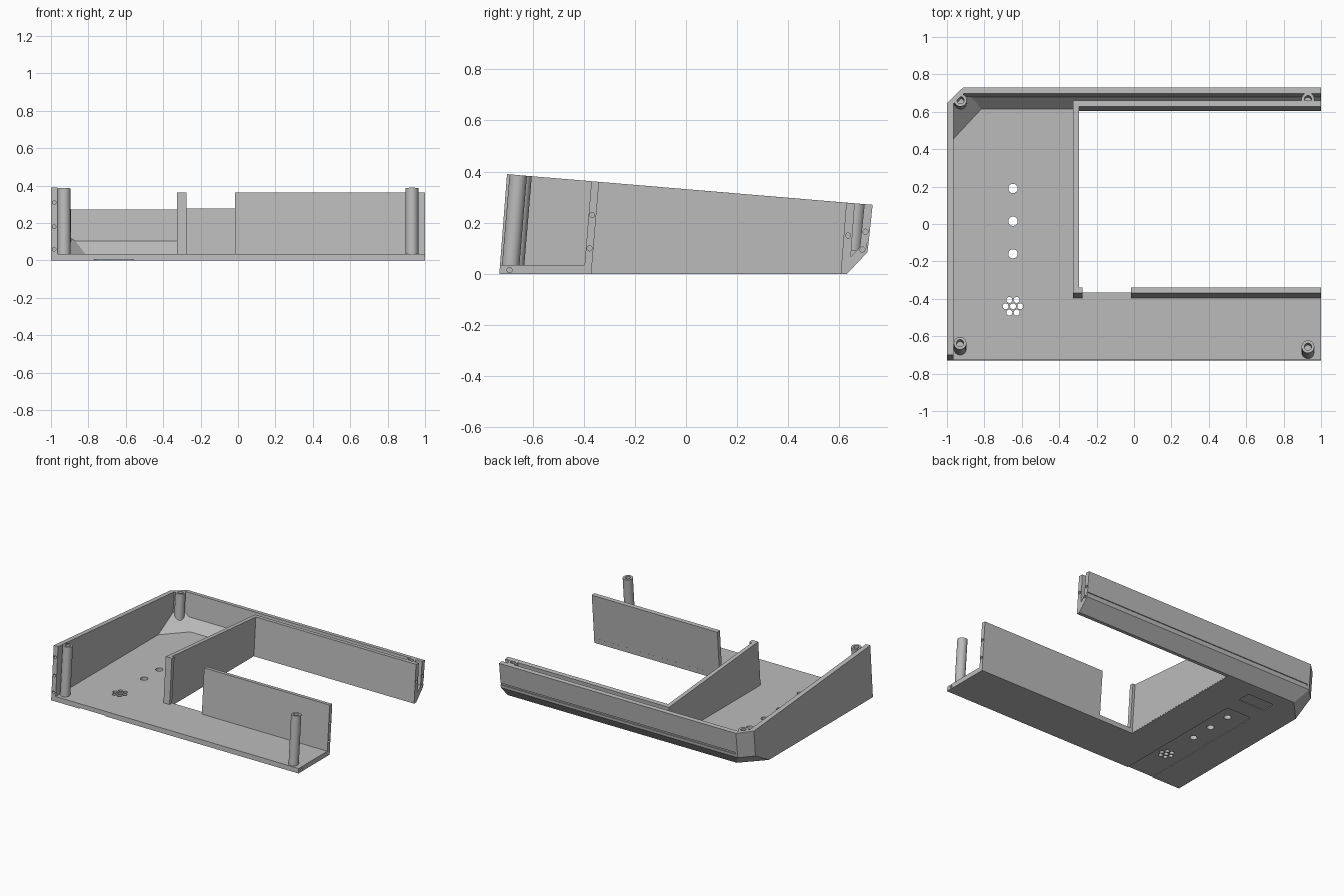
import bpy, bmesh, math
from mathutils import Vector

cube = bpy.data.objects.get("Cube")
if cube:
    bpy.data.objects.remove(cube, do_unlink=True)

grey = bpy.data.materials.new("plain grey")
grey.use_nodes = True
grey.diffuse_color = (0.5, 0.5, 0.5, 1)
grey.node_tree.nodes["Principled BSDF"].inputs["Base Color"].default_value = (0.5, 0.5, 0.5, 1)

TILT = 0.084          # lean of walls and posts, matching the sloping rim


def rim(y):
    return 0.39 - TILT * (y + 0.7)


def finish(bm, name):
    bmesh.ops.recalc_face_normals(bm, faces=bm.faces)
    mesh = bpy.data.meshes.new(name)
    bm.to_mesh(mesh)
    bm.free()
    mesh.materials.append(grey)
    ob = bpy.data.objects.new(name, mesh)
    bpy.context.collection.objects.link(ob)
    return ob


def prism(name, profile, x0, x1, planes=()):
    """Extrude a y-z profile along x, then trim it with slanted planes."""
    bm = bmesh.new()
    face = bm.faces.new([bm.verts.new((x0, y, z)) for y, z in profile])
    out = bmesh.ops.extrude_face_region(bm, geom=[face])
    verts = [g for g in out["geom"] if isinstance(g, bmesh.types.BMVert)]
    bmesh.ops.translate(bm, verts=verts, vec=(x1 - x0, 0, 0))
    for normal, offset in planes:
        n = Vector(normal)
        bmesh.ops.bisect_plane(bm, geom=bm.verts[:] + bm.edges[:] + bm.faces[:],
                               plane_co=n * offset / n.length_squared,
                               plane_no=n, clear_outer=True)
        rim_edges = [e for e in bm.edges if e.is_boundary]
        bmesh.ops.holes_fill(bm, edges=rim_edges, sides=0)
    return finish(bm, name)


def rod(name, a, b, radius, sides=24):
    a, b = Vector(a), Vector(b)
    bm = bmesh.new()
    bmesh.ops.create_cone(bm, cap_ends=True, segments=sides, radius1=radius,
                          radius2=radius, depth=(b - a).length)
    bm.transform((b - a).to_track_quat('Z', 'Y').to_matrix().to_4x4())
    bmesh.ops.translate(bm, verts=bm.verts, vec=(a + b) / 2)
    return finish(bm, name)


def rounded_block(name, x0, x1, y0, y1, z0, z1, radius):
    bm = bmesh.new()
    bmesh.ops.create_cube(bm, size=1)
    for v in bm.verts:
        v.co = (x1 if v.co.x > 0 else x0, y1 if v.co.y > 0 else y0, z1 if v.co.z > 0 else z0)
    upright = [e for e in bm.edges if abs(e.verts[0].co.z - e.verts[1].co.z) > 1e-4]
    bmesh.ops.bevel(bm, geom=upright, offset=radius, segments=5, profile=0.5, affect='EDGES')
    return finish(bm, name)


def cut(ob, cutter):
    cutter.hide_render = True
    mod = ob.modifiers.new("cut", 'BOOLEAN')
    mod.operation = 'DIFFERENCE'
    mod.solver = 'EXACT'
    mod.object = cutter
    bpy.context.view_layer.objects.active = ob
    bpy.ops.object.modifier_apply(modifier=mod.name)
    bpy.data.objects.remove(cutter, do_unlink=True)


def smooth(ob):
    bpy.ops.object.select_all(action='DESELECT')
    ob.select_set(True)
    bpy.context.view_layer.objects.active = ob
    bpy.ops.object.shade_smooth_by_angle(angle=math.radians(30))


def pin_holes(ob, spots):
    for y, z in spots:
        cut(ob, rod("cutter", (0.96, y, z), (1.02, y, z), 0.01, 16))


# Shell: floor, side wall and back wall with a faceted corner
upright_n, lower_n = (-1, 1, -0.1), (-0.73, 0.68, -1.2)
shell = prism("case_shell", [(-0.73, 0), (0.63, 0), (0.71, 0.085), (0.73, 0.27), (-0.70, 0.39)],
              -1, 1, [(upright_n, 1.617), (lower_n, 1.05)])
cut(shell, prism("cutter", [(-1, 0.035), (0.615, 0.035), (0.68, 0.105), (0.70, 0.3),
                            (0.70, 0.6), (-1, 0.6)],
                 -0.965, 1.1, [(upright_n, 1.58), (lower_n, 0.972)]))

# Central opening through the floor
cut(shell, prism("cutter", [(-0.378, -0.1), (0.597, -0.1), (0.61, 0.06), (-0.365, 0.06)],
                 -0.296, 1.1))

# Groove along the outside of the back
cut(shell, prism("cutter", [(0.705, 0.106), (0.76, 0.106), (0.76, 0.12), (0.707, 0.12)],
                 -0.9, 1.1))

# Shallow recesses on the underside
cut(shell, rounded_block("cutter", -0.77, -0.56, -0.9, 0.29, -0.05, 0.005, 0.03))
cut(shell, rounded_block("cutter", -0.77, -0.55, 0.42, 0.52, -0.05, 0.005, 0.02))

# Three button holes and a cluster of small round holes in the floor
floor_holes = [(-0.647, y, 0.025) for y in (0.19, 0.015, -0.16)] + [(-0.647, -0.44, 0.016)]
for i in range(6):
    a = math.radians(60 * i)
    floor_holes.append((-0.647 + 0.039 * math.cos(a), -0.44 + 0.039 * math.sin(a), 0.016))
for x, y, r in floor_holes:
    cut(shell, rod("cutter", (x, y, -0.05), (x, y, 0.1), r))

# Alignment holes on the joining edges
pin_holes(shell, [(-0.69, 0.015), (0.69, 0.095), (0.702, 0.165)])
for z in (0.06, 0.18, 0.31):
    cut(shell, rod("cutter", (-0.983, -0.76, z), (-0.983, -0.67, z), 0.01, 16))
smooth(shell)

# Inner walls around the opening
front_profile = [(-0.399, 0.005), (-0.37, 0.005), (-0.34, rim(-0.34)), (-0.37, rim(-0.37))]
front_wall = prism("inner_front_wall", front_profile, -0.015, 1)
pin_holes(front_wall, [(-0.367, 0.23), (-0.377, 0.1)])
smooth(front_wall)
prism("partition_end", front_profile, -0.325, -0.276)
prism("partition_wall", [(-0.398, 0.005), (0.61, 0.005), (0.64, 0.05),
                         (0.66, rim(0.66)), (-0.37, rim(-0.37))], -0.325, -0.295)
back_wall = prism("inner_back_wall", [(0.605, 0), (0.63, 0), (0.645, 0.07),
                                      (0.66, rim(0.66)), (0.627, rim(0.627))], -0.325, 1)
pin_holes(back_wall, [(0.634, 0.15), (0.624, 0.03)])
smooth(back_wall)

# Screw posts with blind holes, square to the sloping rim
for name, x, y, z0 in (("front_right_post", -0.93, -0.637, 0.03),
                       ("front_left_post", 0.93, -0.656, 0.03),
                       ("back_right_post", -0.928, 0.662, 0.09),
                       ("back_left_post", 0.93, 0.668, 0.09)):
    top = Vector((x, y, rim(y)))
    axis = Vector((0, TILT, 1))
    post = rod(name, top - axis * (top.z - z0), top, 0.034, 32)
    cut(post, rod("cutter", top - axis * 0.12, top + axis * 0.05, 0.019))
    smooth(post)
